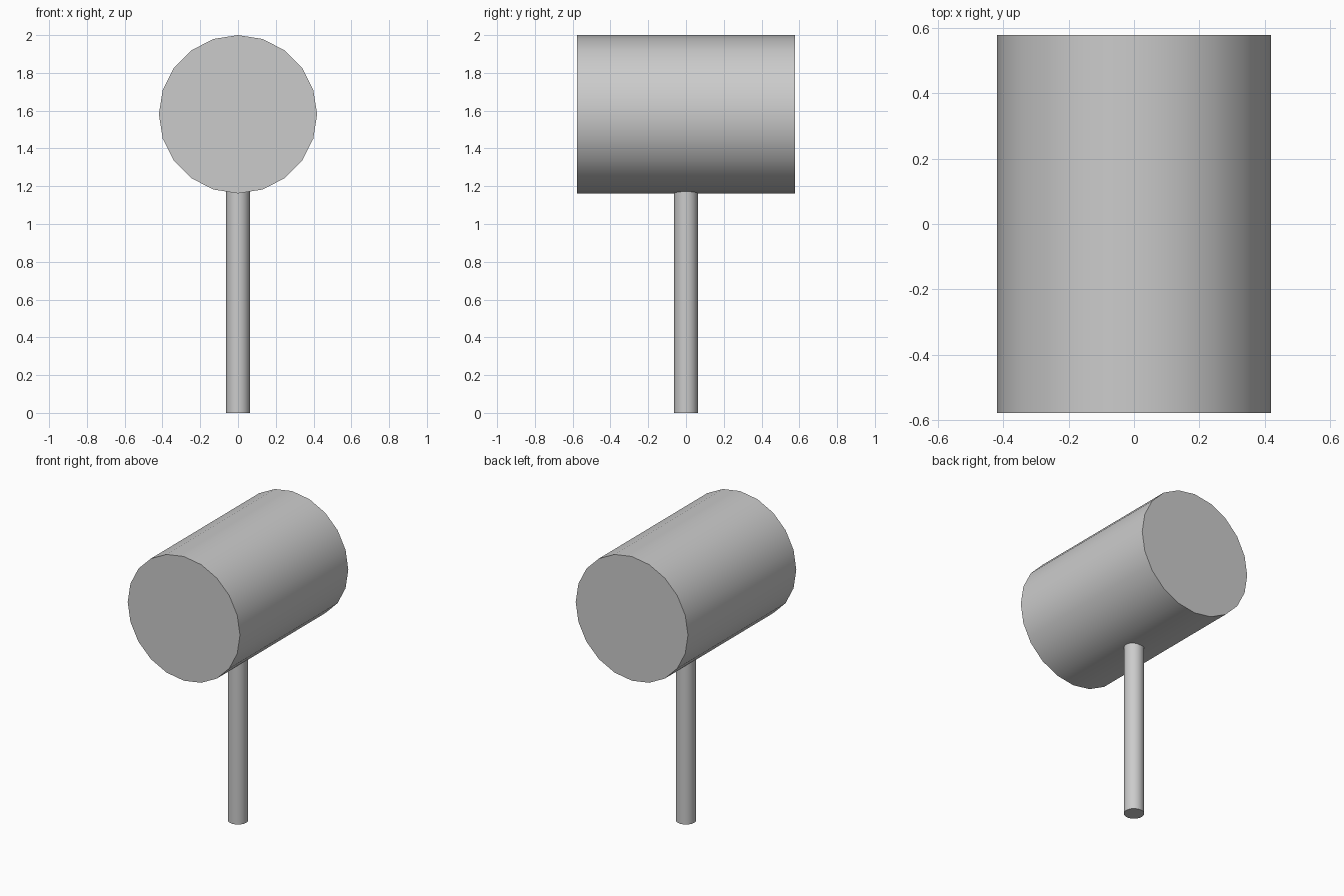
import bpy
import math

if "Cube" in bpy.data.objects:
    bpy.data.objects.remove(bpy.data.objects["Cube"], do_unlink=True)

# One plain grey for the whole mallet
grey = bpy.data.materials.new("plain_grey")
grey.use_nodes = True
colour = (0.6, 0.6, 0.6, 1.0)
grey.diffuse_color = colour
grey.node_tree.nodes["Principled BSDF"].inputs["Base Color"].default_value = colour


def cylinder(name, radius, length, centre_z, tilt=0.0):
    bpy.ops.mesh.primitive_cylinder_add(
        vertices=20, radius=radius, depth=length,
        location=(0, 0, centre_z), rotation=(tilt, 0, 0))
    part = bpy.context.object
    part.name = name
    part.data.materials.append(grey)
    bpy.ops.object.shade_smooth_by_angle(angle=math.radians(30))
    return part


# Head lies along y, handle stands beneath and runs just into it
cylinder("mallet_head", 0.419, 1.155, 1.581, math.pi / 2)
cylinder("handle", 0.0625, 1.18, 0.59)
